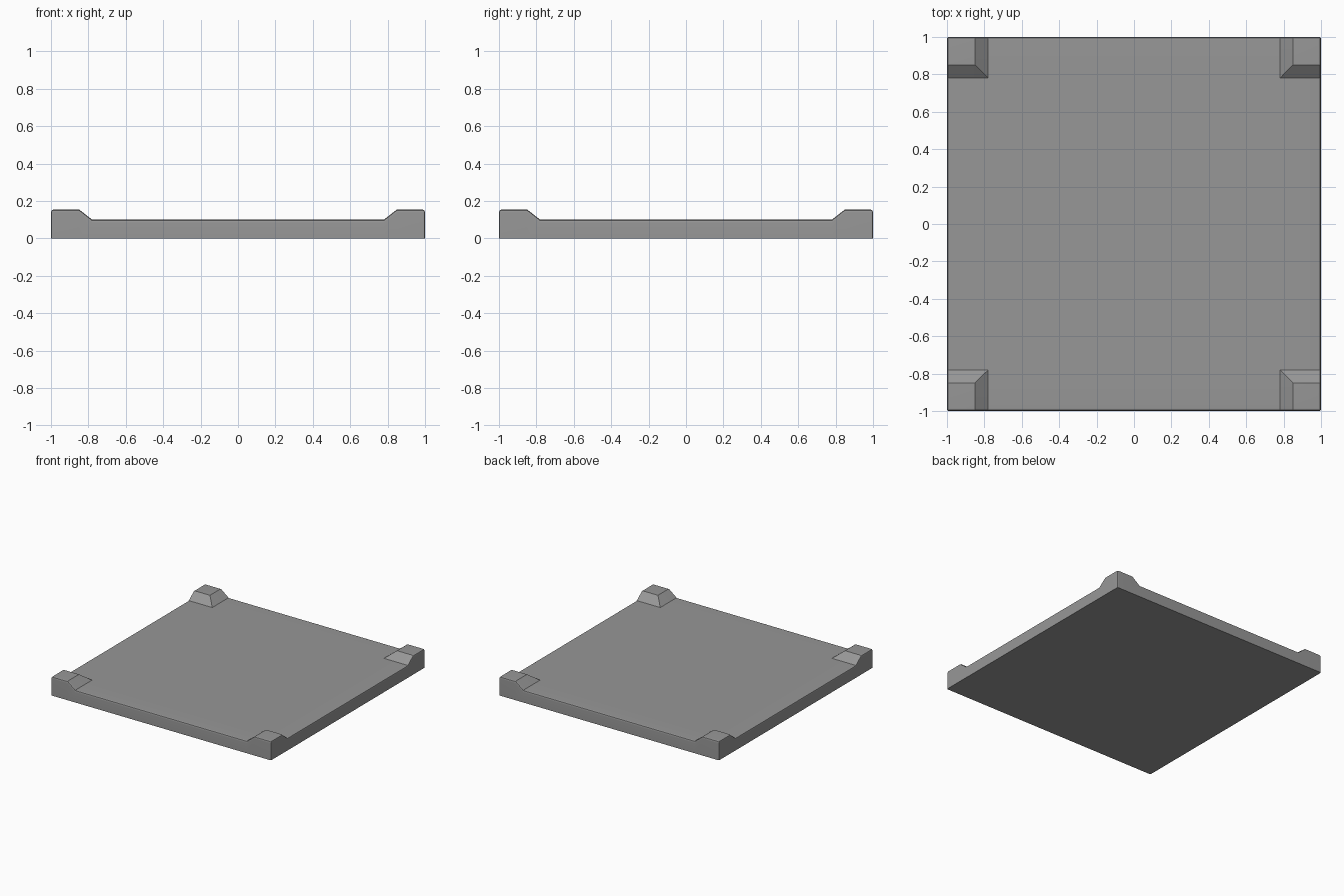
import bpy, bmesh

if "Cube" in bpy.data.objects:
    bpy.data.objects.remove(bpy.data.objects["Cube"])

BASE, RISE = 0.10, 0.055
TICKS = [-1, -0.85, -0.78, 0.78, 0.85, 1]
RAMPS = (1, 3)


def ramp(a):
    return min(max((abs(a) - 0.78) / 0.07, 0), 1)


bm = bmesh.new()

# Top surface: flat plate rising to a sloped pad at each corner
grid = [[bm.verts.new((x, y, BASE + RISE * min(ramp(x), ramp(y)))) for y in TICKS] for x in TICKS]
for i in range(5):
    for j in range(5):
        a, b, c, d = grid[i][j], grid[i + 1][j], grid[i + 1][j + 1], grid[i][j + 1]
        if i in RAMPS and j in RAMPS:
            # Mitred ridge between the two slopes
            tris = [(a, b, c), (a, c, d)] if i == j else [(a, b, d), (b, c, d)]
            for t in tris:
                bm.faces.new(t)
        else:
            bm.faces.new((a, b, c, d))

# Side walls and underside
rim = [e for e in bm.edges if e.is_boundary]
ext = bmesh.ops.extrude_edge_only(bm, edges=rim)["geom"]
for v in ext:
    if isinstance(v, bmesh.types.BMVert):
        v.co.z = 0
bmesh.ops.contextual_create(bm, geom=[e for e in bm.edges if e.is_boundary])
bmesh.ops.recalc_face_normals(bm, faces=bm.faces[:])

# Softened top rim and slightly softened vertical corners
weight = bm.edges.layers.float.new("bevel_weight_edge")
for e in bm.edges:
    p, q = (v.co for v in e.verts)
    on_side = any(abs(p[k]) > 0.999 and abs(p[k] - q[k]) < 1e-5 for k in (0, 1))
    corner = all(abs(c) > 0.999 for c in (p.x, p.y, q.x, q.y))
    if on_side and min(p.z, q.z) > 0.05:
        e[weight] = 1.0
    elif corner and abs(p.z - q.z) > 0.05:
        e[weight] = 0.6

mesh = bpy.data.meshes.new("corner_pad_tile")
bm.to_mesh(mesh)
bm.free()
tile = bpy.data.objects.new("corner_pad_tile", mesh)
bpy.context.collection.objects.link(tile)

# Dark grey finish
grey = bpy.data.materials.new("dark_grey")
grey.diffuse_color = (0.31, 0.31, 0.31, 1)
grey.use_nodes = True
grey.node_tree.nodes["Principled BSDF"].inputs["Base Color"].default_value = grey.diffuse_color
mesh.materials.append(grey)

bevel = tile.modifiers.new("rim_bevel", "BEVEL")
bevel.limit_method = "WEIGHT"
bevel.width = 0.015
bevel.segments = 2
bevel.use_clamp_overlap = False

bpy.context.view_layer.objects.active = tile
tile.select_set(True)
bpy.ops.object.modifier_apply(modifier=bevel.name)
bpy.ops.object.shade_smooth_by_angle(angle=0.5)

# Keep the large faces flat and let only the rim blend
normals = tile.modifiers.new("flat_faces", "WEIGHTED_NORMAL")
normals.keep_sharp = True
bpy.ops.object.modifier_apply(modifier=normals.name)
